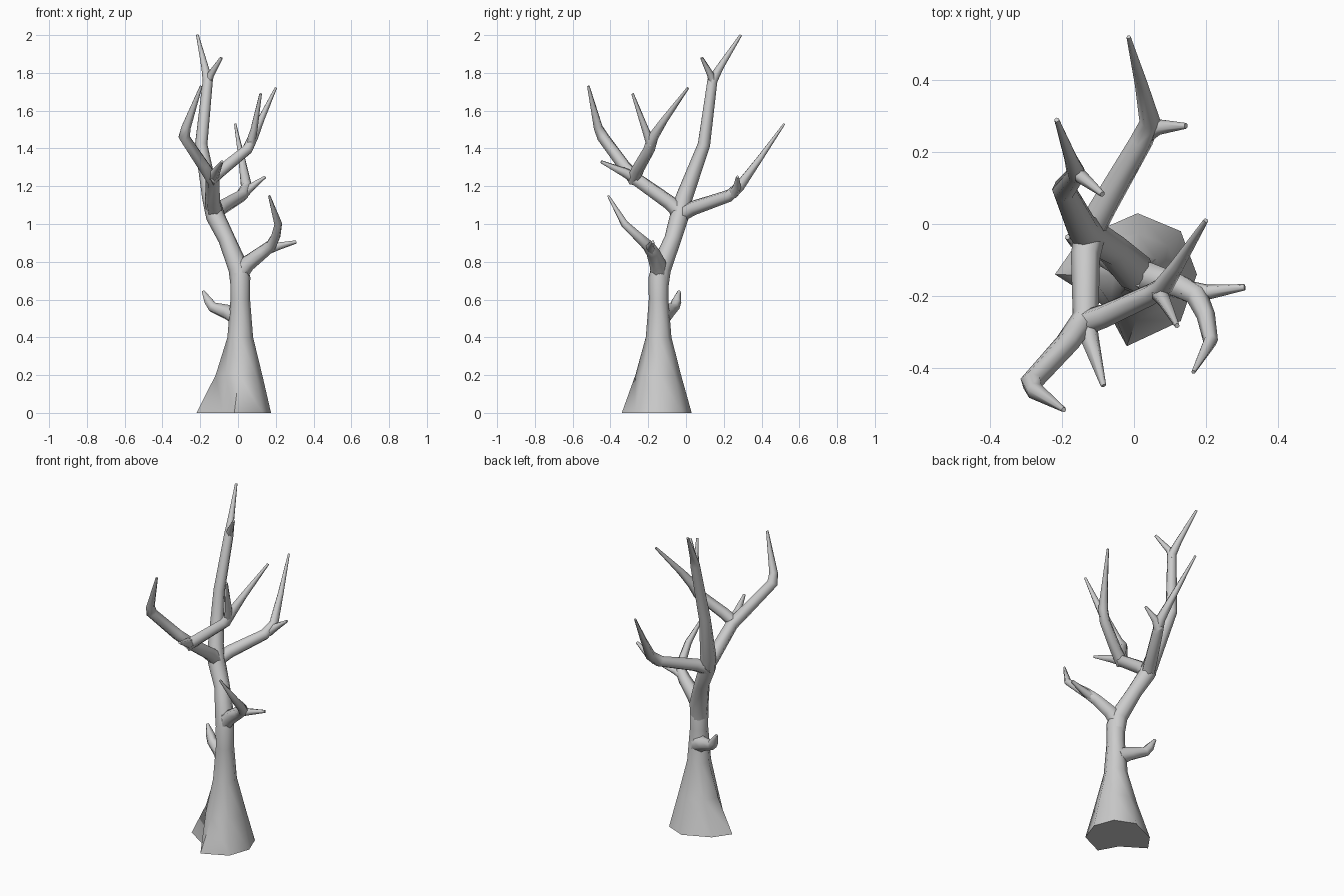
import bpy, bmesh, math
from mathutils import Vector

if "Cube" in bpy.data.objects:
    bpy.data.objects.remove(bpy.data.objects["Cube"], do_unlink=True)

bark = bpy.data.materials.new("grey bark")
bark.use_nodes = True
colour = (0.6, 0.6, 0.6, 1)
bark.diffuse_color = colour
bark.node_tree.nodes["Principled BSDF"].inputs["Base Color"].default_value = colour


def loft(name, rings):
    """Skin a list of equal-sized point rings and close both ends."""
    bm = bmesh.new()
    loops = [[bm.verts.new(p) for p in ring] for ring in rings]
    n = len(loops[0])
    for low, high in zip(loops, loops[1:]):
        for i in range(n):
            j = (i + 1) % n
            bm.faces.new((low[i], low[j], high[j], high[i]))
    bm.faces.new(loops[0])
    bm.faces.new(loops[-1])
    bmesh.ops.recalc_face_normals(bm, faces=bm.faces)
    mesh = bpy.data.meshes.new(name)
    bm.to_mesh(mesh)
    bm.free()
    mesh.materials.append(bark)
    obj = bpy.data.objects.new(name, mesh)
    bpy.context.collection.objects.link(obj)
    bpy.ops.object.select_all(action="DESELECT")
    obj.select_set(True)
    bpy.context.view_layer.objects.active = obj
    bpy.ops.object.shade_smooth_by_angle(angle=math.radians(62))


def branch(name, *nodes, sides=6):
    """Tapered tube through nodes of (x, y, z, radius)."""
    pts = [Vector(n[:3]) for n in nodes]
    steps = [(b - a).normalized() for a, b in zip(pts, pts[1:])]
    tangents = [steps[0]] + [(a + b).normalized() for a, b in zip(steps, steps[1:])] + [steps[-1]]
    side = tangents[0].orthogonal().normalized()
    rings = []
    for k, (p, t, node) in enumerate(zip(pts, tangents, nodes)):
        if k:
            side = tangents[k - 1].rotation_difference(t) @ side
        up = t.cross(side)
        angles = [math.tau * i / sides for i in range(sides)]
        rings.append([p + node[3] * (side * math.cos(a) + up * math.sin(a)) for a in angles])
    loft(name, rings)


# Trunk: flared, notched root outline easing into an octagon
roots = [(.01, .03), (.13, -.02), (.175, -.14), (.13, -.27),
         (-.02, -.34), (-.08, -.23), (-.22, -.14), (-.15, -.04)]
levels = [(0, 0, .18), (.2, .8, .105), (.4, 1, .068), (.6, 1, .052), (.72, 1, .053), (.8, 1, .03)]
trunk = []
for z, blend, r in levels:
    ring = []
    for i, root in enumerate(roots):
        a = math.pi / 2 - i * math.pi / 4
        round_pt = Vector((.012 + r * math.cos(a), -.145 + r * math.sin(a), z))
        ring.append(Vector((*root, z)).lerp(round_pt, blend))
    trunk.append(ring)
loft("trunk", trunk)

# Main leader rising to the crown
branch("main_leader", (.012, -.145, .62, .045), (.005, -.135, .76, .055), (-.06, -.07, .92, .045),
       (-.12, -.035, 1.04, .05), (-.145, -.01, 1.14, .045), (-.195, .095, 1.42, .033),
       (-.16, .14, 1.76, .027), (-.175, .18, 1.83, .019), (-.215, .29, 2, .007), sides=8)
branch("leader_twig", (-.16, .145, 1.73, .02), (-.145, .13, 1.79, .019), (-.088, .083, 1.88, .008))

# Rear limb
branch("rear_limb", (-.13, -.04, 1.04, .04), (-.09, .04, 1.085, .04), (.02, .23, 1.15, .034),
       (.045, .285, 1.2, .03), (.02, .39, 1.345, .018), (-.015, .52, 1.53, .006))
branch("rear_twig", (.03, .25, 1.16, .03), (.07, .27, 1.195, .022), (.145, .273, 1.25, .008))

# Front limb and its forks
branch("front_limb", (-.12, -.01, 1.04, .045), (-.135, -.09, 1.115, .041), (-.135, -.26, 1.235, .037),
       (-.185, -.33, 1.31, .034), (-.285, -.44, 1.46, .032), (-.275, -.465, 1.51, .025),
       (-.195, -.517, 1.73, .007))
branch("front_stub", (-.14, -.26, 1.24, .035), (-.12, -.33, 1.275, .025), (-.085, -.45, 1.33, .008))
branch("inner_limb", (-.15, -.28, 1.23, .036), (-.08, -.255, 1.29, .034), (.05, -.195, 1.395, .031),
       (.08, -.175, 1.46, .029), (.12, -.115, 1.55, .02), (.2, .01, 1.72, .007))
branch("inner_twig", (.065, -.185, 1.42, .026), (.085, -.215, 1.5, .019), (.12, -.283, 1.69, .007))

# Low side limb with two tips
branch("side_limb", (.0, -.14, .72, .045), (.05, -.15, .79, .044), (.13, -.175, .85, .036),
       (.175, -.2, .885, .032), (.2, -.255, .935, .026), (.213, -.325, 1, .021), (.165, -.412, 1.15, .006))
branch("side_twig", (.14, -.185, .86, .03), (.205, -.19, .88, .022), (.308, -.176, .905, .009))

# Short broken stub on the trunk
branch("trunk_stub", (.0, -.13, .51, .055), (-.06, -.095, .535, .04), (-.135, -.062, .56, .029),
       (-.155, -.05, .59, .026), (-.185, -.036, .645, .008))
